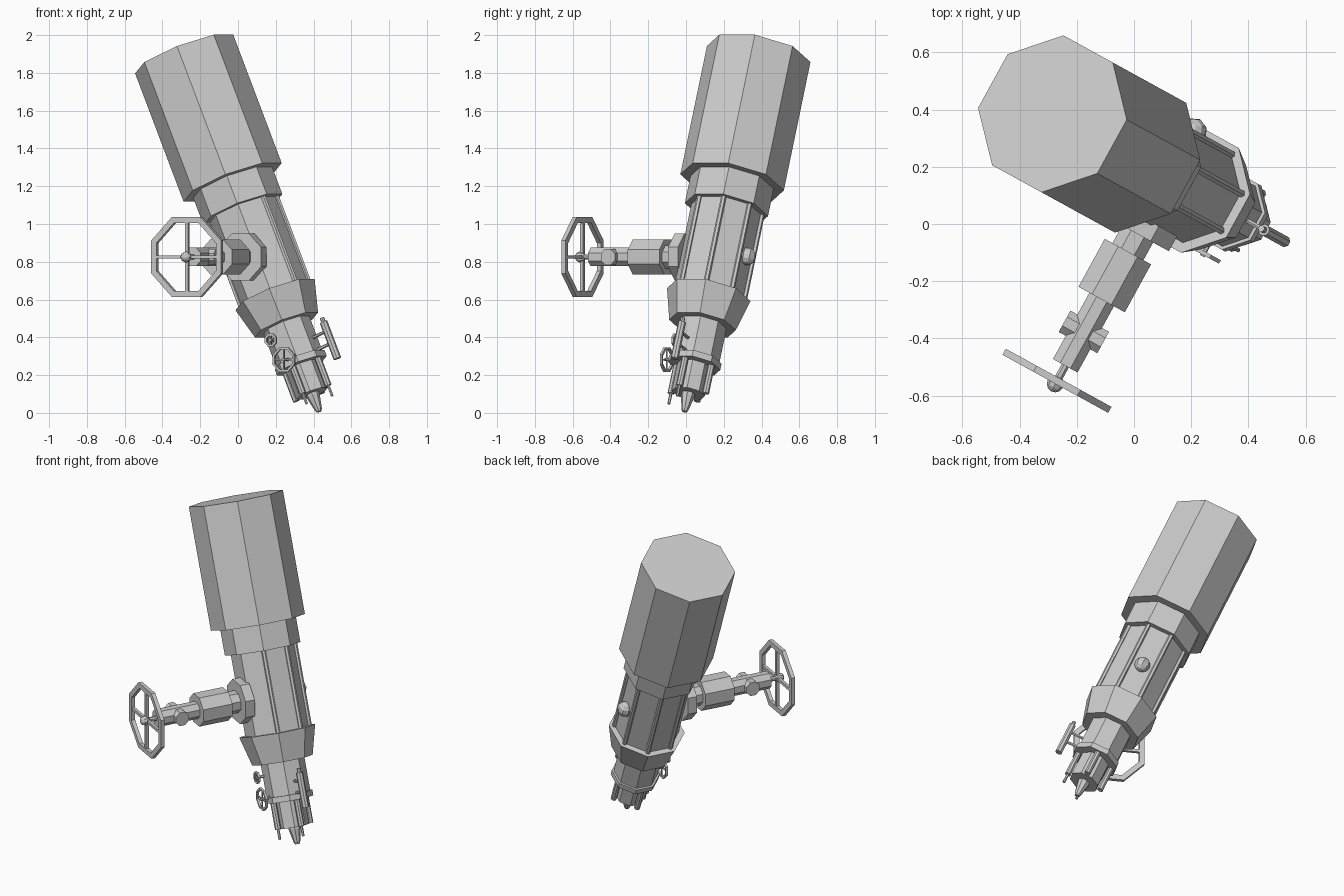
import bpy, bmesh, math
from mathutils import Matrix, Vector

if "Cube" in bpy.data.objects:
    bpy.data.objects.remove(bpy.data.objects["Cube"])

# Tilted frame of the telescope: x = arm side, y = upper side, z = along the tube
tip = Vector((0.425, -0.005, 0.02))
axis = Vector((-0.71, 0.39, 1.88)).normalized()
side = Vector((-0.481, -0.876, 0)).normalized()
up = axis.cross(side)


def frame(x, y, z, origin):
    m = Matrix((x, y, z)).transposed().to_4x4()
    m.translation = origin
    return m


TUBE = frame(side, up, axis, tip)
# Level frame of the mounting arm: z = outward along the arm
Z = Vector((0, 0, 1))
across = Z.cross(side)
ARM = frame(across, Z, side, TUBE @ Vector((0, 0, 0.877)))


def finish(name, bm, m):
    bmesh.ops.recalc_face_normals(bm, faces=bm.faces)
    mesh = bpy.data.meshes.new(name)
    bm.to_mesh(mesh)
    bm.free()
    ob = bpy.data.objects.new(name, mesh)
    ob.matrix_world = m
    bpy.context.collection.objects.link(ob)
    return ob


def lathe(name, profile, m, n=8, closed=False):
    """Turn (radius, height) points round z with flat-sided faces."""
    bm = bmesh.new()
    rings = []
    for r, h in profile:
        angles = [2 * math.pi * (i + 0.5) / n for i in range(n)]
        rings.append([bm.verts.new((r * math.cos(a), r * math.sin(a), h)) for a in angles])
    pairs = list(zip(rings, rings[1:]))
    if closed:
        pairs.append((rings[-1], rings[0]))
    else:
        bm.faces.new(rings[0])
        bm.faces.new(rings[-1])
    for a, b in pairs:
        for i in range(n):
            j = (i + 1) % n
            bm.faces.new((a[i], a[j], b[j], b[i]))
    return finish(name, bm, m)


def rod(name, m, a, b, r, n=8):
    """Straight bar from a to b in frame m."""
    a, b = Vector(a), Vector(b)
    rot = (b - a).to_track_quat('Z', 'Y').to_matrix().to_4x4()
    return lathe(name, [(r, 0), (r, (b - a).length)], m @ Matrix.Translation(a) @ rot, n)


def ball(name, m, centre, r):
    bm = bmesh.new()
    bmesh.ops.create_uvsphere(bm, u_segments=8, v_segments=6, radius=r)
    return finish(name, bm, m @ Matrix.Translation(centre))


def handwheel(name, m, r, width, depth):
    """Octagonal rim with four spokes, facing z."""
    d = depth / 2
    lathe(name + "_rim", [(r, -d), (r, d), (r - width, d), (r - width, -d)], m, closed=True)
    s = (r - width / 2) * 0.924
    rod(name + "_spoke_level", m, (-s, 0, 0), (s, 0, 0), width * 0.38, 4)
    rod(name + "_spoke_upright", m, (0, -s, 0), (0, s, 0), width * 0.38, 4)


# Main optical tube
lathe("dew_shield", [(0.28, 1.307), (0.28, 2.047)], TUBE)
lathe("front_collar", [(0.225, 1.15), (0.225, 1.31)], TUBE)
lathe("main_tube", [(0.19, 0.64), (0.19, 1.17)], TUBE)
lathe("rear_clamp", [(0.18, 0.485), (0.226, 0.66)], TUBE)
lathe("rear_tube", [(0.13, 0.26), (0.13, 0.5)], TUBE)
lathe("rear_ring", [(0.142, 0.25), (0.142, 0.285)], TUBE)
lathe("focuser", [(0.09, 0.09), (0.09, 0.26)], TUBE)
lathe("eyepiece", [(0.014, -0.015), (0.02, 0.0), (0.036, 0.075), (0.036, 0.1)], TUBE)

# Rails on the tube corners away from the arm
for i in range(1, 7):
    a = math.pi / 8 + i * math.pi / 4
    x, y = 0.192 * math.cos(a), 0.192 * math.sin(a)
    rod("tube_rail", TUBE, (x, y, 0.65), (x, y, 1.16), 0.014, 6)

# Balance knob opposite the arm
ball("side_knob", TUBE, (-0.185, 0, 0.88), 0.047)

# Adjusting screws round the focuser
for i in range(4):
    a = i * math.pi / 2
    x, y = 0.105 * math.cos(a), 0.105 * math.sin(a)
    rod("focus_screw", TUBE, (x, y, 0.09), (x, y, 0.26), 0.018)
    if i < 2:
        rod("focus_screw_tip", TUBE, (x, y, 0.03), (x, y, 0.1), 0.008, 6)

# Finder scope on two posts
rod("finder_scope", TUBE, (0, 0.212, 0.2), (0, 0.212, 0.41), 0.021)
rod("finder_eyepiece", TUBE, (0, 0.212, 0.4), (0, 0.212, 0.435), 0.012)
for t in (0.29, 0.36):
    rod("finder_post", TUBE, (0, 0.1, t), (0, 0.21, t), 0.009, 6)

# Two small focus wheels on the arm side
for w, v, t, r in ((0.172, 0, 0.285, 0.07), (0.165, -0.035, 0.413, 0.037)):
    m = frame(across, Z, side, TUBE @ Vector((w, v, t)))
    handwheel("focus_wheel", m, r, 0.013, 0.014)
    rod("focus_axle", TUBE, (0.1, v, t), (w + 0.012, v, t), 0.009, 6)

# Mounting arm with its large handwheel
lathe("arm_flange", [(0.135, 0.165), (0.135, 0.225)], ARM)
lathe("arm_neck", [(0.067, 0.2), (0.067, 0.31)], ARM)
lathe("arm_housing", [(0.1, 0.295), (0.1, 0.486)], ARM)
lathe("arm_shaft", [(0.053, 0.47), (0.053, 0.75)], ARM)
rod("arm_cross_barrel", ARM, (-0.077, 0, 0.615), (0.077, 0, 0.615), 0.046)
rod("handwheel_axle", ARM, (0, 0, 0.74), (0, 0, 0.82), 0.015)
ball("handwheel_hub", ARM, (0, 0, 0.822), 0.03)
handwheel("large_handwheel", ARM @ Matrix.Translation((0, 0, 0.81)), 0.228, 0.034, 0.024)
